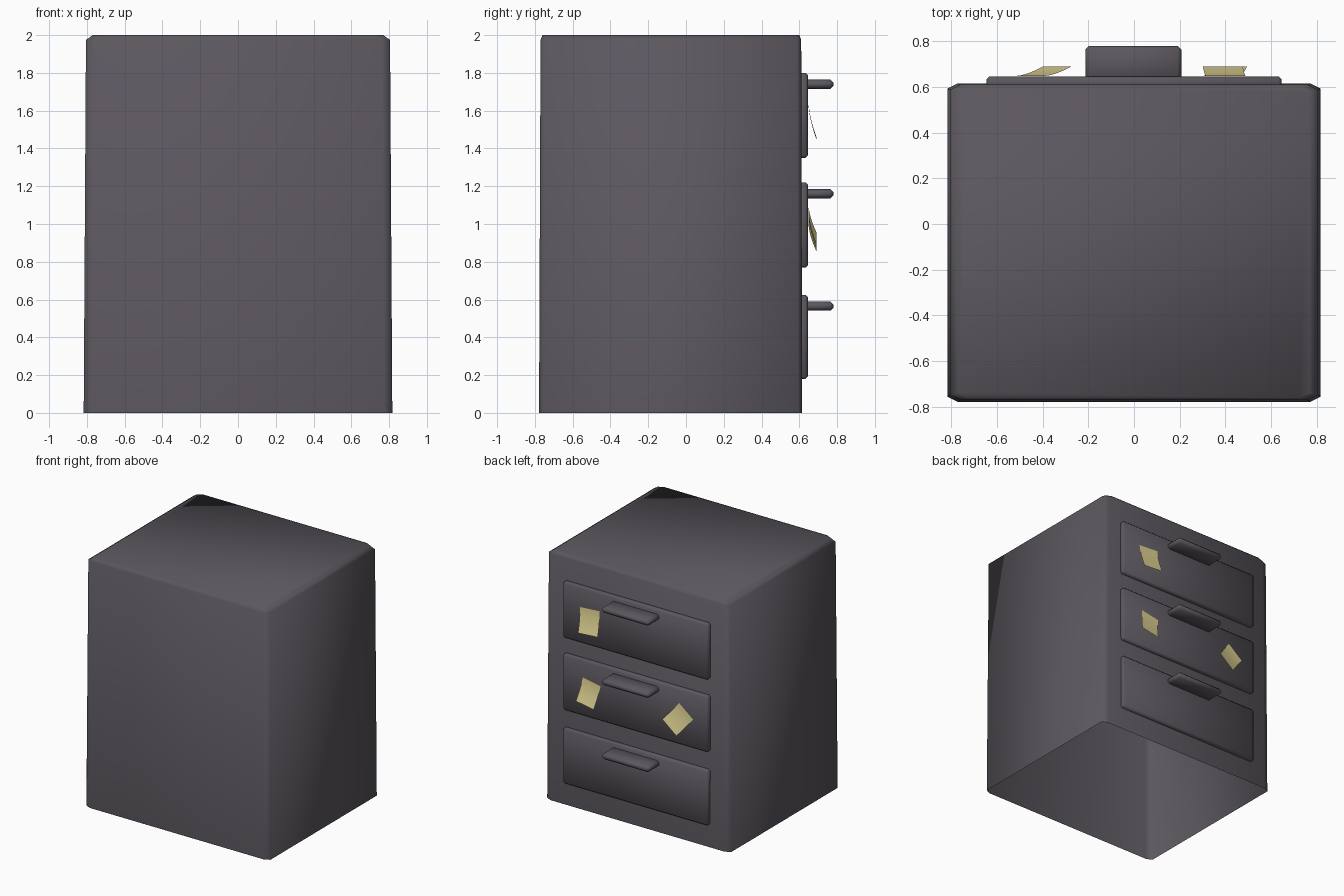
import bpy, bmesh, math
from mathutils import Vector

if "Cube" in bpy.data.objects:
    bpy.data.objects.remove(bpy.data.objects["Cube"])


def material(name, rgb):
    m = bpy.data.materials.new(name)
    m.diffuse_color = (*rgb, 1)
    m.use_nodes = True
    m.node_tree.nodes["Principled BSDF"].inputs["Base Color"].default_value = m.diffuse_color
    return m


GREY = material("dark grey metal", (0.105, 0.095, 0.112))
YELLOW = material("pale yellow paper", (0.72, 0.63, 0.28))


def finish(bm, name, mat, smooth=True):
    me = bpy.data.meshes.new(name)
    bm.to_mesh(me)
    bm.free()
    me.materials.append(mat)
    ob = bpy.data.objects.new(name, me)
    bpy.context.collection.objects.link(ob)
    if smooth:
        for p in me.polygons:
            p.use_smooth = True
    return ob


def ring(bm, hx, y0, y1, z, cx=0.045, cy=0.022):
    """Chamfered rectangle loop at height z."""
    pts = [(-hx + cx, y0), (hx - cx, y0), (hx, y0 + cy), (hx, y1 - cy),
           (hx - cx, y1), (-hx + cx, y1), (-hx, y1 - cy), (-hx, y0 + cy)]
    return [bm.verts.new((x, y, z)) for x, y in pts]


def box(name, lo, hi, bevel):
    """Box with chamfered edges."""
    bm = bmesh.new()
    bmesh.ops.create_cube(bm, size=1)
    lo, hi = Vector(lo), Vector(hi)
    for v in bm.verts:
        v.co = Vector([lo[i] + (v.co[i] + 0.5) * (hi[i] - lo[i]) for i in range(3)])
    bmesh.ops.bevel(bm, geom=bm.edges[:], offset=bevel, segments=1, affect='EDGES')
    return finish(bm, name, GREY)


# cabinet shell: slightly tapered, chamfered, open underneath
bm = bmesh.new()
loops = [ring(bm, 0.817, -0.778, 0.615, 0),
         ring(bm, 0.805, -0.77, 0.61, 1.975),
         ring(bm, 0.768, -0.76, 0.60, 2.0)]
for a, b in zip(loops, loops[1:]):
    for i in range(8):
        j = (i + 1) % 8
        bm.faces.new((a[i], a[j], b[j], b[i]))
bm.faces.new(loops[-1])
finish(bm, "cabinet_shell", GREY)

# three drawers with their handles, on the +y side
for n, (z0, z1) in enumerate(((0.18, 0.625), (0.77, 1.22), (1.35, 1.80)), 1):
    box(f"drawer_{n}", (-0.645, 0.59, z0), (0.645, 0.645, z1), 0.012)
    zc = z1 - 0.06
    box(f"handle_{n}", (-0.213, 0.62, zc - 0.024), (0.207, 0.78, zc + 0.024), 0.016)


def note(name, cx, cz, w, h, angle):
    """Paper square stuck along its top edge, curling outwards below."""
    bm = bmesh.new()
    ca, sa = math.cos(math.radians(angle)), math.sin(math.radians(angle))
    rows, steps = [], 6
    for i in range(steps + 1):
        t = i / steps
        v = h * (0.5 - t)
        y = 0.648 + 0.042 * t ** 1.6
        rows.append([bm.verts.new((cx + u * ca - v * sa, y, cz + u * sa + v * ca))
                     for u in (w / 2, -w / 2)])
    for a, b in zip(rows, rows[1:]):
        bm.faces.new((a[0], a[1], b[1], b[0]))
    finish(bm, name, YELLOW)


# sticky notes
note("note_top", 0.395, 1.55, 0.175, 0.19, -4)
note("note_middle_right", 0.40, 0.975, 0.16, 0.185, 10)
note("note_middle_left", -0.395, 0.98, 0.16, 0.19, 39)

# keep hard edges crisp on drawers and handles
bpy.ops.object.select_all(action='DESELECT')
for ob in bpy.data.objects:
    if ob.name.startswith(("drawer", "handle")):
        ob.select_set(True)
        bpy.context.view_layer.objects.active = ob
bpy.ops.object.shade_smooth_by_angle(angle=math.radians(50))
